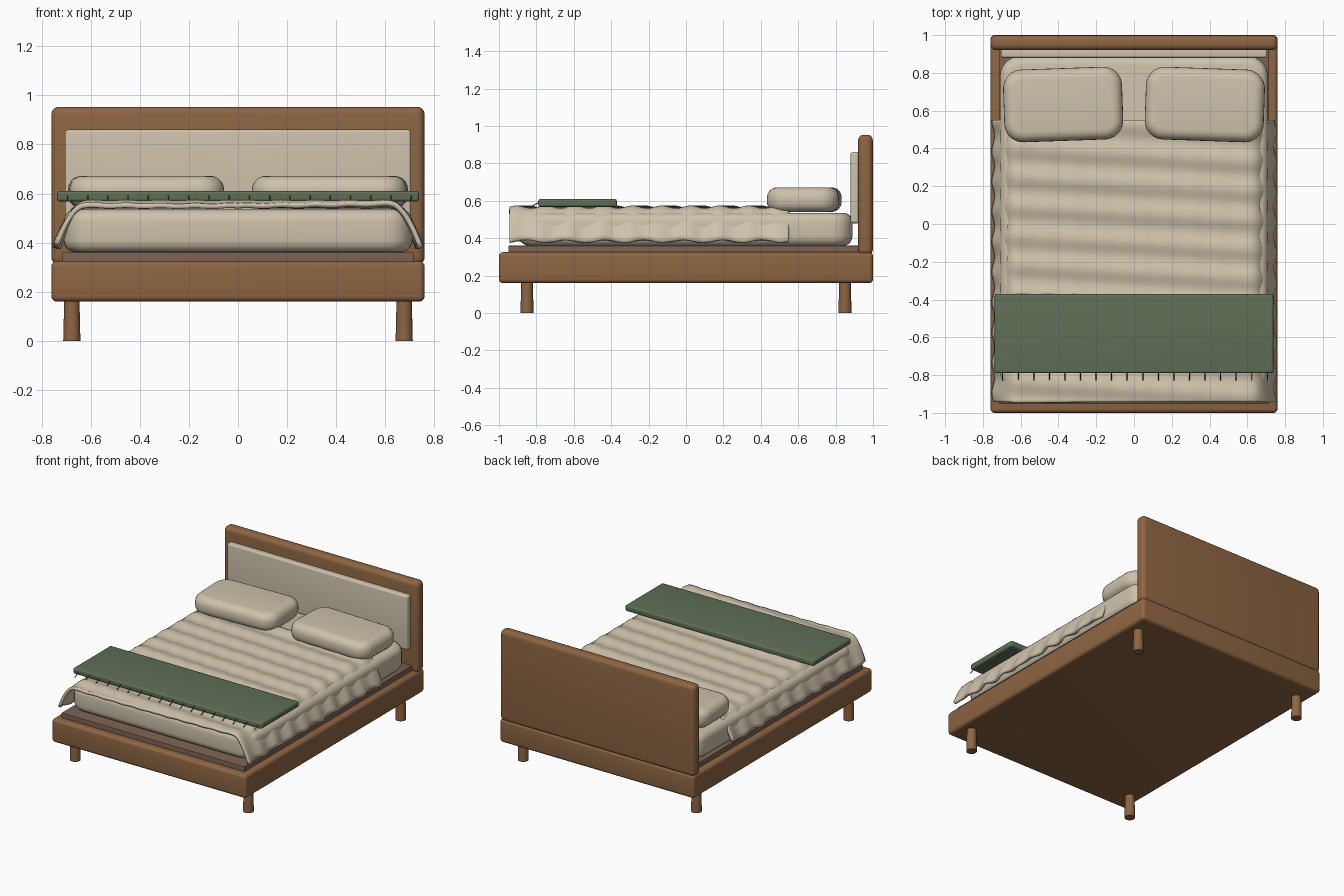
import bpy, bmesh, math
from mathutils import Matrix

cube = bpy.data.objects.get("Cube")
if cube:
    bpy.data.objects.remove(cube, do_unlink=True)


def material(name, rgb):
    m = bpy.data.materials.new(name)
    m.use_nodes = True
    m.diffuse_color = (*rgb, 1)
    m.node_tree.nodes["Principled BSDF"].inputs["Base Color"].default_value = (*rgb, 1)
    return m


WOOD = material("warm wood", (0.27, 0.13, 0.055))
DECK = material("dull brown deck", (0.2, 0.12, 0.085))
LINEN = material("cream linen", (0.62, 0.54, 0.41))
GREEN = material("sage green", (0.115, 0.16, 0.095))


def finish(bm, name, mat):
    bmesh.ops.recalc_face_normals(bm, faces=bm.faces)
    mesh = bpy.data.meshes.new(name)
    bm.to_mesh(mesh)
    bm.free()
    mesh.materials.append(mat)
    ob = bpy.data.objects.new(name, mesh)
    bpy.context.collection.objects.link(ob)
    bpy.ops.object.select_all(action='DESELECT')
    ob.select_set(True)
    bpy.context.view_layer.objects.active = ob
    bpy.ops.object.shade_smooth_by_angle(angle=math.radians(35))
    return ob


def box(name, mat, x, y, z, edge=0.0, corner=0.0, turn=0.0):
    """Box between ranges; corner rounds upright edges, edge rounds the rest."""
    bm = bmesh.new()
    bmesh.ops.create_cube(bm, size=1)
    size = [r[1] - r[0] for r in (x, y, z)]
    bmesh.ops.scale(bm, vec=size, verts=bm.verts)
    if corner:
        upright = [e for e in bm.edges
                   if abs(e.verts[0].co.z - e.verts[1].co.z) > size[2] / 2]
        bmesh.ops.bevel(bm, geom=upright, offset=corner, segments=8,
                        profile=0.5, affect='EDGES')
        rims = [e for e in bm.edges
                if abs(e.verts[0].co.z - e.verts[1].co.z) < 1e-5]
    else:
        rims = bm.edges[:]
    if edge:
        bmesh.ops.bevel(bm, geom=rims, offset=edge, segments=5,
                        profile=0.5, affect='EDGES')
    bmesh.ops.rotate(bm, matrix=Matrix.Rotation(turn, 3, 'Z'), verts=bm.verts)
    bmesh.ops.translate(bm, vec=[sum(r) / 2 for r in (x, y, z)], verts=bm.verts)
    return finish(bm, name, mat)


def tube(name, mat, low, r_low, r_high, depth, place, tilt=0.0, sides=24):
    bm = bmesh.new()
    bmesh.ops.create_cone(bm, cap_ends=True, segments=sides, radius1=r_low,
                          radius2=r_high, depth=depth)
    bmesh.ops.rotate(bm, matrix=Matrix.Rotation(tilt, 3, 'X'), verts=bm.verts)
    bmesh.ops.translate(bm, vec=(*place, low + depth / 2), verts=bm.verts)
    return finish(bm, name, mat)


# Frame, deck and headboard
box("bed_frame", WOOD, (-0.76, 0.76), (-1, 1), (0.16, 0.325), 0.022)
box("slat_deck", DECK, (-0.715, 0.715), (-0.95, 0.93), (0.3, 0.36), 0.004)
box("headboard", WOOD, (-0.76, 0.76), (0.92, 0.999), (0.31, 0.953), 0.03)
box("headboard_panel", LINEN, (-0.705, 0.705), (0.88, 0.93), (0.48, 0.86), 0.012)

# Legs
for sx, side in ((1, "left"), (-1, "right")):
    for sy, end in ((-1, "front"), (1, "back")):
        tube(f"{end}_{side}_leg", WOOD, 0, 0.035, 0.031, 0.17, (sx * 0.677, sy * 0.85))

# Mattress and pillows
box("mattress", LINEN, (-0.71, 0.71), (-0.89, 0.89), (0.36, 0.536), 0.05, 0.11)
for s, side in ((1, "left"), (-1, "right")):
    inner, outer = s * 0.06, s * 0.69
    box(f"{side}_pillow", LINEN, (min(inner, outer), max(inner, outer)),
        (0.44, 0.825), (0.54, 0.672), 0.055, 0.1, -s * math.radians(2))


# Quilt: a rippled sheet draped over the mattress sides
def quilt_point(u, y):
    """u runs -1..1 across; the outer parts fall in a curve over the sides."""
    a, s = abs(u), math.copysign(1, u)
    fold = 0.7
    ripple = math.sin(math.tau * (y + 0.05 * u - 0.33) / 0.155)
    if a < fold:
        x, z = 0.62 * a / fold, 0.566
        z += 0.007 * ripple + 0.002 * math.sin(x * 45)
    else:
        t = (a - fold) / (1 - fold)
        x = 0.62 + 0.128 * t ** 0.75
        z = 0.566 - 0.178 * t ** 1.5
        z += 0.007 * ripple * (1 - t)
        x += 0.007 * t * math.sin(math.tau * y / 0.16 + s)
        z += 0.007 * t * math.sin(math.tau * y / 0.21 + 2 * s)
    return s * x, y, z


bm = bmesh.new()
cols, rows = 72, 130
grid = [[bm.verts.new(quilt_point(-1 + 2 * i / cols, -0.943 + 1.493 * j / rows))
         for i in range(cols + 1)] for j in range(rows + 1)]
for j in range(rows):
    for i in range(cols):
        bm.faces.new((grid[j][i], grid[j][i + 1], grid[j + 1][i + 1], grid[j + 1][i]))
quilt = finish(bm, "quilt", LINEN)
if quilt.data.polygons[len(quilt.data.polygons) // 2].normal.z < 0:
    quilt.data.flip_normals()
thick = quilt.modifiers.new("thickness", 'SOLIDIFY')
thick.thickness = 0.02
thick.offset = -1

# Throw with its fringe
box("throw_blanket", GREEN, (-0.738, 0.738), (-0.79, -0.37), (0.568, 0.61), 0.012)
for i in range(18):
    tube(f"fringe_strand_{i + 1}", GREEN, 0.556, 0.003, 0.003, 0.05,
         (-0.695 + i * 0.0824, -0.806), math.radians(-62), 6)
